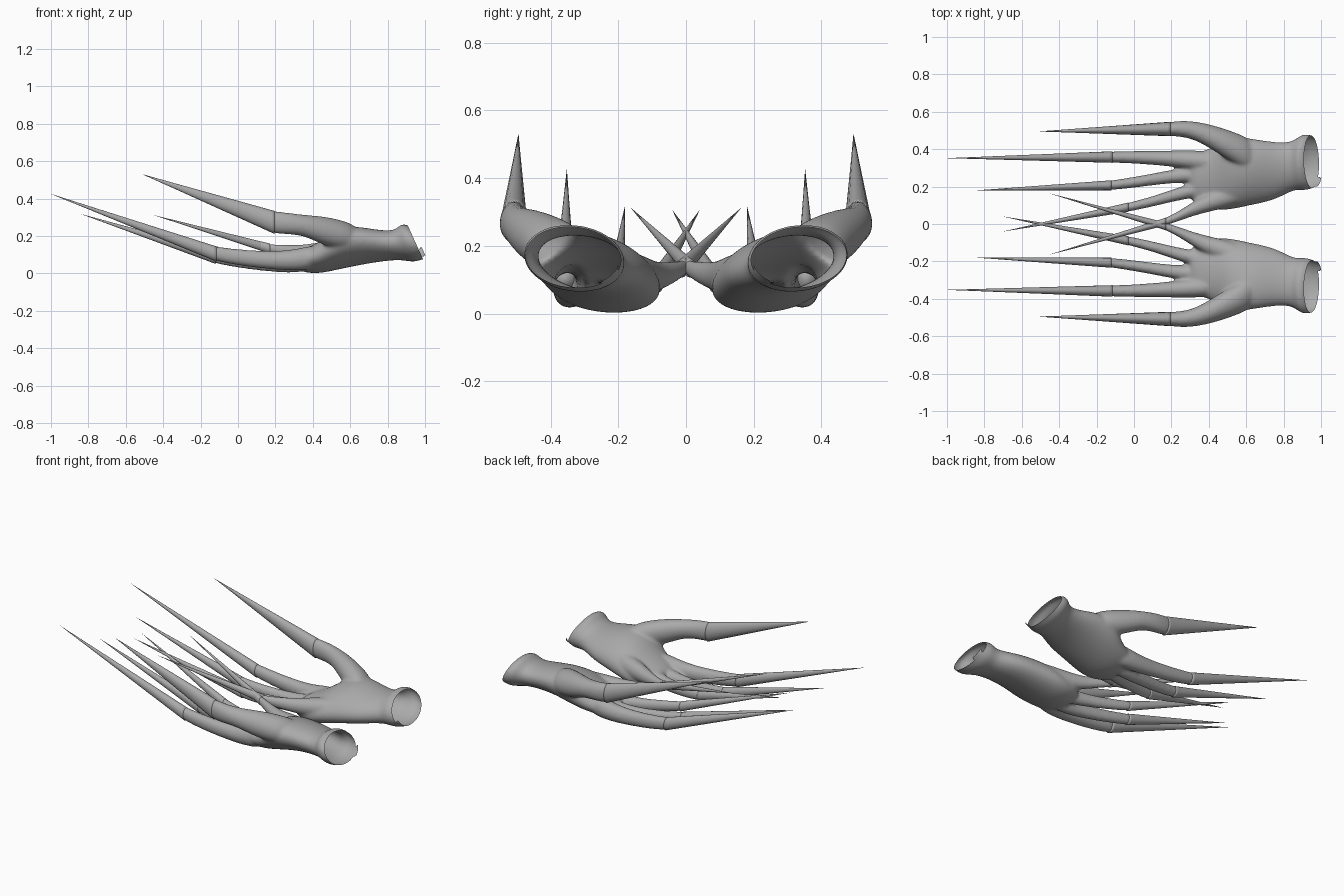
import bpy, bmesh
from math import sin, cos, pi, radians
from mathutils import Vector

if "Cube" in bpy.data.objects:
    bpy.data.objects.remove(bpy.data.objects["Cube"])

grey = bpy.data.materials.new("grey")
grey.use_nodes = True
COLOUR = (0.4, 0.4, 0.4, 1)
grey.diffuse_color = COLOUR
grey.node_tree.nodes["Principled BSDF"].inputs["Base Color"].default_value = COLOUR


def loft(bm, rings, sides=16):
    """Closed tube along x; ring = x, y, z, half width, half height, roll, lean."""
    loops = []
    for x, y, z, a, b, roll, lean in rings:
        c, s = cos(radians(roll)), sin(radians(roll))
        loop = []
        for i in range(sides):
            t = 2 * pi * i / sides
            u, v = a * cos(t), b * sin(t)
            dz = u * s + v * c
            loop.append(bm.verts.new((x - lean * dz, y + u * c - v * s, z + dz)))
        loops.append(loop)
    for p, q in zip(loops, loops[1:]):
        for i in range(sides):
            j = (i + 1) % sides
            bm.faces.new((p[i], p[j], q[j], q[i]))
    bm.faces.new(loops[0][::-1])
    bm.faces.new(loops[-1])


def make_object(name, bm):
    bmesh.ops.recalc_face_normals(bm, faces=bm.faces)
    mesh = bpy.data.meshes.new(name)
    bm.to_mesh(mesh)
    bm.free()
    mesh.materials.append(grey)
    obj = bpy.data.objects.new(name, mesh)
    bpy.context.collection.objects.link(obj)
    return obj


def finish(obj):
    """Smooth shading, and the opposite hand by mirroring."""
    obj.data.shade_smooth()
    mirror = obj.modifiers.new("other_hand", "MIRROR")
    mirror.use_axis = (False, True, False)
    mirror.use_mirror_merge = False


# Palm and wrist sections
PALM = [
    (0.29, 0.24, 0.068, 0.12, 0.036, 2, 0),
    (0.36, 0.24, 0.068, 0.15, 0.066, 4, 0),
    (0.44, 0.245, 0.085, 0.175, 0.083, 8, 0),
    (0.52, 0.27, 0.125, 0.2, 0.1, 14, 0),
    (0.62, 0.28, 0.148, 0.188, 0.098, 18, 0),
    (0.74, 0.28, 0.147, 0.162, 0.081, 13, 0),
    (0.83, 0.303, 0.15, 0.135, 0.076, 10, 0.1),
    (0.87, 0.32, 0.157, 0.137, 0.085, 10, 0.2),
    (0.915, 0.333, 0.166, 0.158, 0.108, 8, 0.3),
    (0.96, 0.333, 0.163, 0.138, 0.082, 4, 0.45),
    (1.02, 0.333, 0.163, 0.13, 0.075, 4, 0.45),
]

# Digits: claw tip, then path points (x, y, z, half width, half height) from the claw base
DIGITS = {
    "thumb": ((-0.51, 0.495, 0.53), [
        (0.195, 0.508, 0.273, 0.039, 0.062), (0.27, 0.51, 0.267, 0.045, 0.059),
        (0.35, 0.492, 0.258, 0.054, 0.057), (0.43, 0.458, 0.236, 0.07, 0.074),
        (0.53, 0.41, 0.21, 0.086, 0.085), (0.66, 0.345, 0.182, 0.1, 0.07)]),
    "index": ((-1.0, 0.352, 0.425), [
        (-0.115, 0.358, 0.104, 0.031, 0.041), (0.02, 0.357, 0.083, 0.035, 0.045),
        (0.2, 0.35, 0.068, 0.043, 0.05), (0.32, 0.342, 0.072, 0.053, 0.06),
        (0.44, 0.33, 0.095, 0.06, 0.07)]),
    "middle": ((-0.84, 0.18, 0.318), [
        (-0.12, 0.207, 0.087, 0.027, 0.036), (0.02, 0.225, 0.063, 0.03, 0.038),
        (0.2, 0.255, 0.047, 0.036, 0.042), (0.32, 0.265, 0.052, 0.045, 0.052),
        (0.44, 0.27, 0.08, 0.05, 0.05)]),
    "ring": ((-0.7, -0.04, 0.305), [
        (-0.03, 0.09, 0.09, 0.025, 0.032), (0.08, 0.115, 0.073, 0.028, 0.035),
        (0.2, 0.15, 0.062, 0.033, 0.038), (0.32, 0.182, 0.062, 0.042, 0.045),
        (0.44, 0.21, 0.085, 0.05, 0.05)]),
    "little": ((-0.45, -0.163, 0.312), [
        (0.17, 0.013, 0.133, 0.021, 0.027), (0.24, 0.042, 0.121, 0.028, 0.033),
        (0.32, 0.083, 0.11, 0.04, 0.042), (0.41, 0.122, 0.108, 0.055, 0.056),
        (0.52, 0.155, 0.115, 0.065, 0.065), (0.62, 0.19, 0.125, 0.065, 0.065)]),
}

# Claws: long cones, kept separate from the flesh
for name, (tip, path) in DIGITS.items():
    bm = bmesh.new()
    x, y, z, a, b = path[0]
    base = Vector((x, y, z))
    rings = []
    for t in (0, 0.02, 0.25, 0.5, 0.75, 1):
        p = base.lerp(Vector(tip), t)
        k = max(0.99 * (1 - t), 0.01)
        rings.append((*p, a * k, b * k, 0, 0))
    loft(bm, rings)
    finish(make_object(name + "_claw", bm))

# Hand: palm and digits fused into one smooth skin
bm = bmesh.new()
loft(bm, PALM, 24)
for tip, path in DIGITS.values():
    x, y, z, a, b = path[0]
    inner = Vector((x, y, z)).lerp(Vector(tip), 0.04)
    rings = [(*inner, a * 0.9, b * 0.9, 0, 0)]
    rings += [(*point, 0, 0) for point in path]
    loft(bm, rings)
hand = make_object("hand", bm)
hand.modifiers.new("round", "SUBSURF").levels = 2
remesh = hand.modifiers.new("fuse", "REMESH")
remesh.mode = "VOXEL"
remesh.voxel_size = 0.008
relax = hand.modifiers.new("relax", "SMOOTH")
relax.factor = 0.5
relax.iterations = 16
skin = bpy.data.meshes.new_from_object(hand.evaluated_get(bpy.context.evaluated_depsgraph_get()))
hand.modifiers.clear()

# Open the wrist along a slanted cut, leaving a ragged tab low on the inner side
bm = bmesh.new()
bm.from_mesh(skin)
normal = Vector((1, 0, 0.45)).normalized()
rim = Vector((0.95, 0.333, 0.163))


def cut(distance, clear):
    bmesh.ops.bisect_plane(bm, geom=bm.verts[:] + bm.edges[:] + bm.faces[:],
                           plane_co=rim + normal * distance, plane_no=normal,
                           clear_outer=clear)


cut(0.02, True)
cut(0, False)
past = []
for f in bm.faces:
    c = f.calc_center_median()
    if (c - rim).dot(normal) > 0 and not (c.z < 0.14 and 0.2 < c.y < 0.25):
        past.append(f)
bmesh.ops.delete(bm, geom=past, context="FACES")
bm.to_mesh(skin)
bm.free()
hand.data = skin
if not skin.materials:
    skin.materials.append(grey)
finish(hand)
